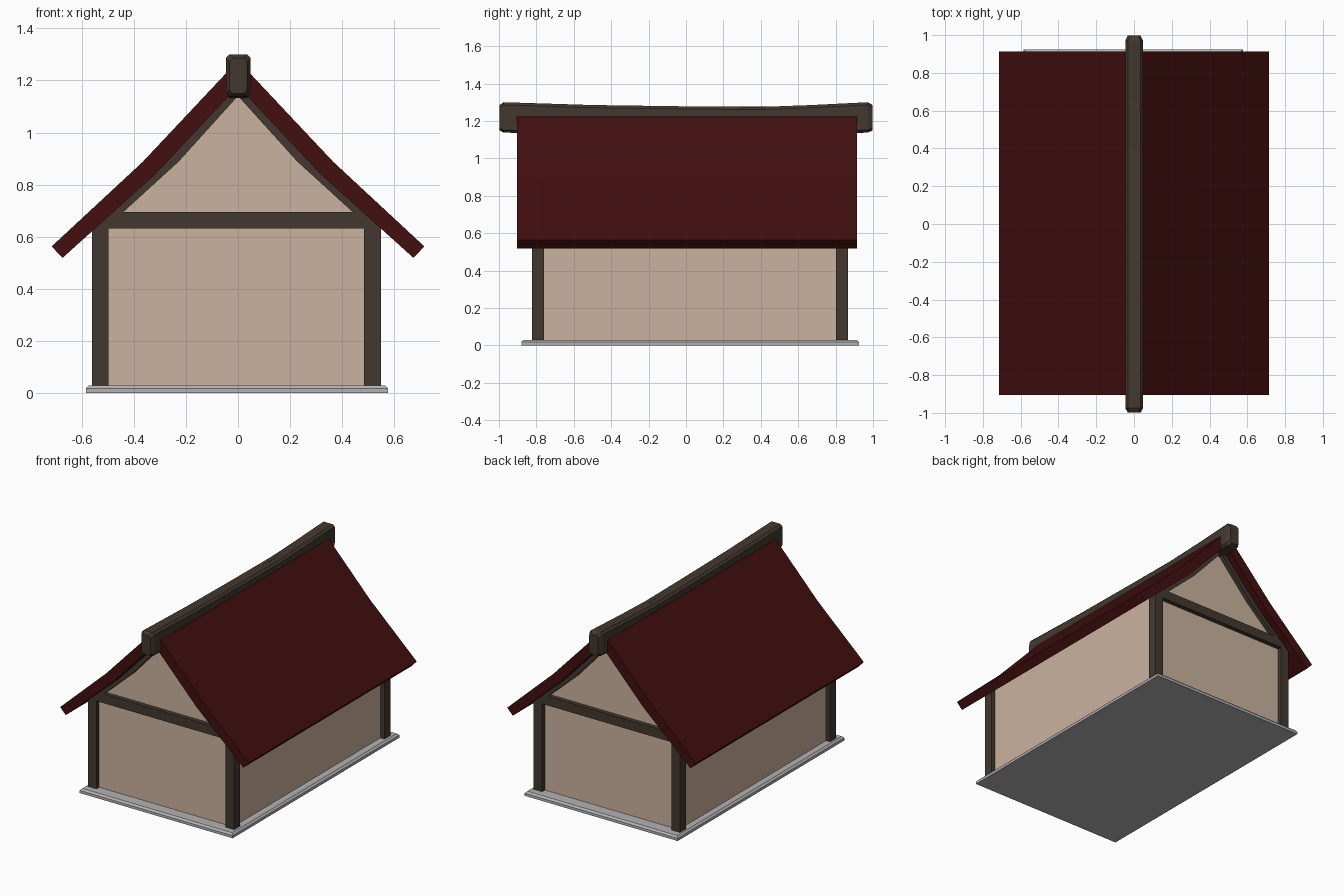
import bpy, bmesh

if "Cube" in bpy.data.objects:
    bpy.data.objects.remove(bpy.data.objects["Cube"])


def material(name, rgb):
    m = bpy.data.materials.new(name)
    m.diffuse_color = (*rgb, 1)
    m.use_nodes = True
    m.node_tree.nodes["Principled BSDF"].inputs["Base Color"].default_value = m.diffuse_color
    return m


ROOF = material("dark red roof", (0.054, 0.0045, 0.005))
WOOD = material("dark wood", (0.057, 0.039, 0.029))
WALL = material("tan plaster", (0.60, 0.45, 0.345))
STONE = material("light grey stone", (0.45, 0.45, 0.45))


def loft(name, rings, mat):
    """Closed flat-shaded solid through a list of equal-length rings."""
    bm = bmesh.new()
    vs = [[bm.verts.new(p) for p in r] for r in rings]
    n = len(vs[0])
    for a, b in zip(vs, vs[1:]):
        for i in range(n):
            bm.faces.new((a[i], a[(i + 1) % n], b[(i + 1) % n], b[i]))
    bm.faces.new(vs[0])
    bm.faces.new(vs[-1])
    bmesh.ops.recalc_face_normals(bm, faces=bm.faces)
    me = bpy.data.meshes.new(name)
    bm.to_mesh(me)
    bm.free()
    me.materials.append(mat)
    ob = bpy.data.objects.new(name, me)
    bpy.context.collection.objects.link(ob)
    return ob


def prism(name, profile, y0, y1, mat):
    """Extrude an (x, z) profile along y."""
    return loft(name, [[(x, y, z) for x, z in profile] for y in (y0, y1)], mat)


def mirrored(upper, lower):
    """Symmetric arch-shaped profile from right-hand upper and lower lines, both starting at x = 0."""
    up = [(-x, z) for x, z in upper[:0:-1]] + upper
    lo = lower[::-1] + [(-x, z) for x, z in lower[1:]]
    return up + lo


CX = -0.006                      # walls sit slightly off the roof centre
X0, X1 = CX - 0.554, CX + 0.554  # outer faces of the posts
Y0, Y1 = -0.824, 0.866
POST, INSET = 0.064, 0.03


# stone base with chamfered top edge
def rect(inset, z):
    a, b, c, d = -0.584 + inset, 0.576 - inset, -0.88 + inset, 0.924 - inset
    return [(a, c, z), (b, c, z), (b, d, z), (a, d, z)]


loft("stone_base", [rect(0, 0), rect(0, 0.018), rect(0.012, 0.03)], STONE)

# plaster body with gables
under = [(0, 1.177), (0.315, 0.842), (0.673, 0.519)]
wx = 0.524
body = [(CX - wx, 0.03), (CX + wx, 0.03), (CX + wx, 0.66), (0.315, 0.845),
        (0, 1.18), (-0.315, 0.845), (CX - wx, 0.66)]
prism("plaster_walls", body, Y0 + INSET, Y1 - INSET, WALL)

# corner posts
for side, x in (("left", X0), ("right", X1 - POST)):
    for end, y in (("front", Y0), ("back", Y1 - POST)):
        prism(f"{end}_{side}_post",
              [(x, 0.03), (x + POST, 0.03), (x + POST, 0.645), (x, 0.645)],
              y, y + POST, WOOD)

# cross beams and bargeboard trim on both gable ends
trim = mirrored([(0, 1.18), (0.315, 0.845), (0.51, 0.67)],
                [(0, 1.14), (0.228, 0.888), (0.50, 0.64)])
beam = [(X0, 0.632), (X1, 0.632), (0.48, 0.695), (-0.48, 0.695)]
for end, y in (("front", Y0), ("back", Y1 - POST)):
    prism(f"{end}_cross_beam", beam, y, y + POST, WOOD)
    prism(f"{end}_gable_trim", trim, y, y + POST, WOOD)

# kinked roof
prism("roof", mirrored([(0, 1.276), (0.365, 0.888), (0.715, 0.563)], under),
      -0.904, 0.914, ROOF)

# sagging ridge beam with chamfered edges
def ridge_ring(y, zc, hx, hz, c=0.014):
    pts = [(hx, hz - c), (hx - c, hz), (c - hx, hz), (-hx, hz - c),
           (-hx, c - hz), (c - hx, -hz), (hx - c, -hz), (hx, c - hz)]
    return [(0.001 + x, y, zc + z) for x, z in pts]


path = [(-0.975, 1.219), (-0.5, 1.204), (0, 1.197), (0.4, 1.194),
        (0.65, 1.203), (0.972, 1.219)]
rings = [ridge_ring(-0.998, 1.217, 0.034, 0.068)]
rings += [ridge_ring(y, z, 0.047, 0.081) for y, z in path]
rings += [ridge_ring(0.998, 1.217, 0.034, 0.068)]
loft("ridge_beam", rings, WOOD)
